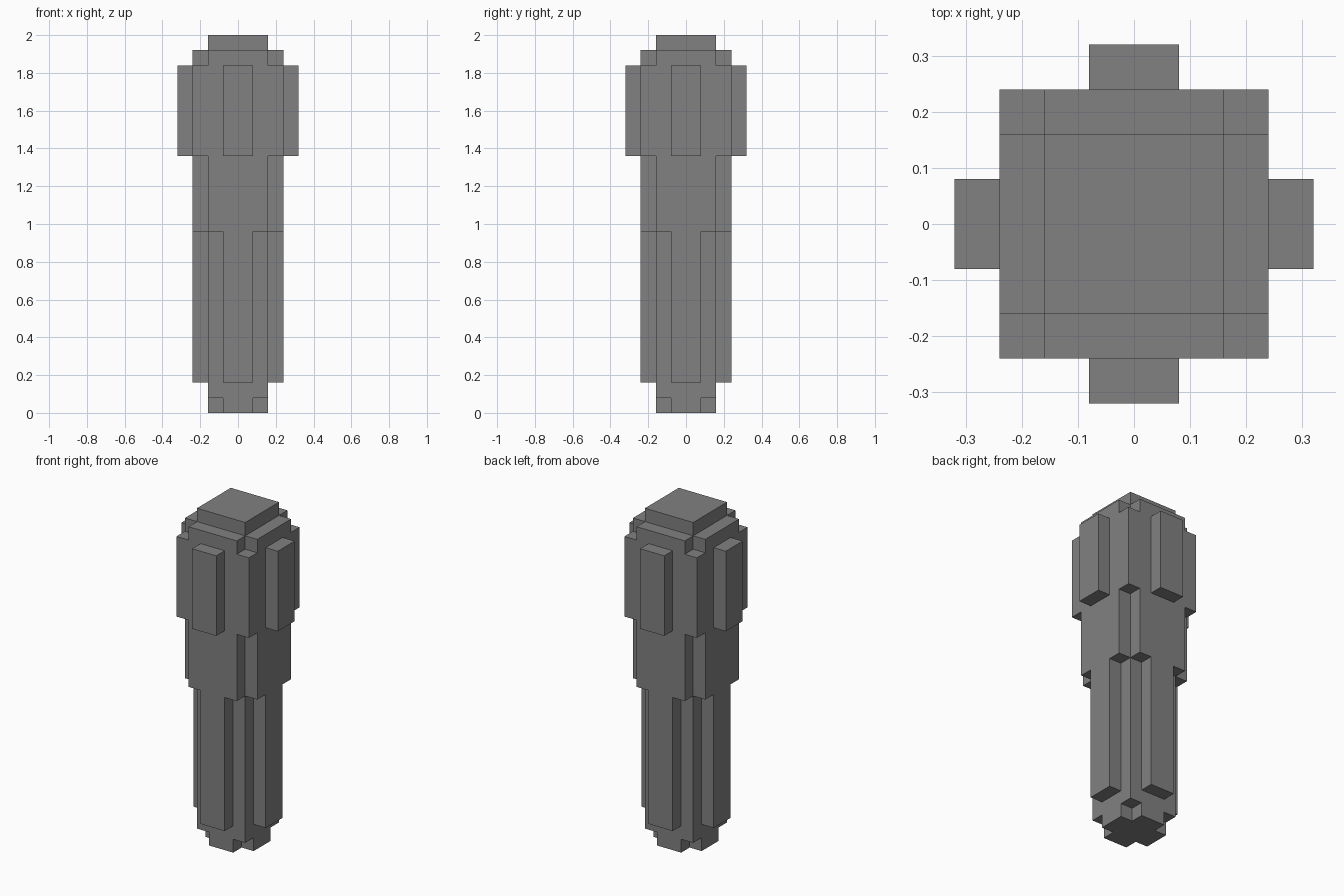
import bpy
import bmesh

if "Cube" in bpy.data.objects:
    bpy.data.objects.remove(bpy.data.objects["Cube"], do_unlink=True)

U = 0.08  # block size

grey = bpy.data.materials.new("stone grey")
grey.use_nodes = True
colour = (0.22, 0.22, 0.22, 1)
grey.diffuse_color = colour
grey.node_tree.nodes["Principled BSDF"].inputs["Base Color"].default_value = colour


def outline(core, arm, reach):
    """Square of half-width core, with four arms of half-width arm out to reach."""
    points = []
    quarter = [(reach, arm), (core, arm), (core, core), (arm, core), (arm, reach)]
    for _ in range(4):
        for p in quarter:
            if p not in points:
                points.append(p)
        quarter = [(-y, x) for x, y in quarter]
    return points


def tier(name, bottom, top, core, arm, reach):
    """Extrude the four-way outline between two heights, all in blocks."""
    bm = bmesh.new()
    verts = [bm.verts.new((x * U, y * U, bottom * U)) for x, y in outline(core, arm, reach)]
    base = bm.faces.new(verts)
    grown = bmesh.ops.extrude_face_region(bm, geom=[base], use_keep_orig=True)
    raised = [g for g in grown["geom"] if isinstance(g, bmesh.types.BMVert)]
    bmesh.ops.translate(bm, verts=raised, vec=(0, 0, (top - bottom) * U))
    bmesh.ops.recalc_face_normals(bm, faces=bm.faces)
    mesh = bpy.data.meshes.new(name)
    bm.to_mesh(mesh)
    bm.free()
    mesh.materials.append(grey)
    obj = bpy.data.objects.new(name, mesh)
    bpy.context.collection.objects.link(obj)


# Stacked from the foot up: name, bottom, top, core, arm, reach
tier("foot_cross", 0, 1, 1, 1, 2)
tier("foot_block", 1, 2, 2, 2, 2)
tier("ribbed_shaft", 2, 12, 2, 1, 3)
tier("notched_collar", 12, 17, 2, 2, 3)
tier("finned_head", 17, 23, 3, 1, 4)
tier("head_step", 23, 24, 2, 2, 3)
tier("top_cap", 24, 25, 2, 2, 2)
